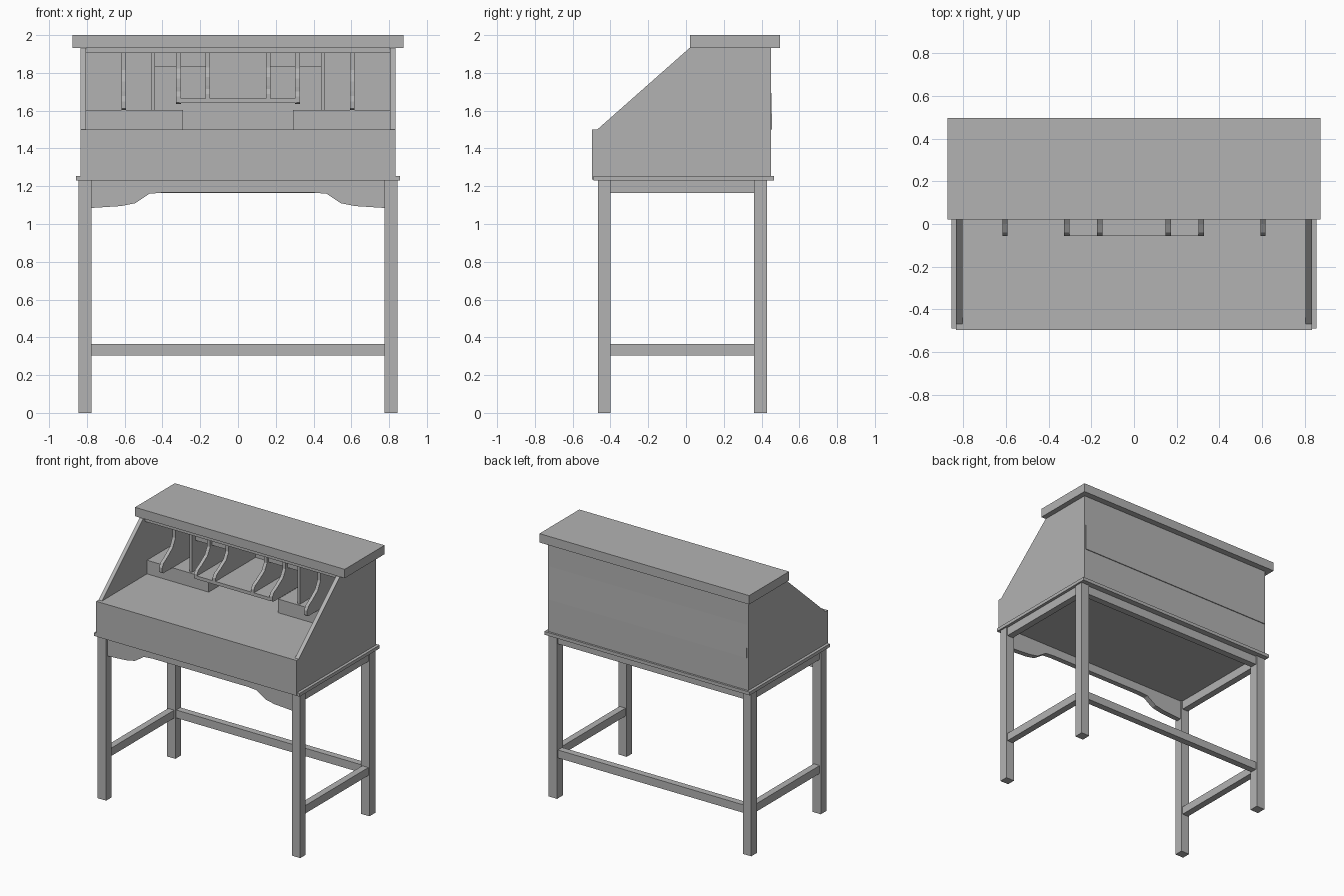
import bpy
import bmesh
from mathutils import Vector

cube = bpy.data.objects.get("Cube")
if cube:
    bpy.data.objects.remove(cube, do_unlink=True)

GRAY = (0.45, 0.45, 0.45, 1)
mat = bpy.data.materials.new("plain gray")
mat.use_nodes = True
mat.diffuse_color = GRAY
mat.node_tree.nodes["Principled BSDF"].inputs["Base Color"].default_value = GRAY


def finish(name, bm):
    bmesh.ops.recalc_face_normals(bm, faces=bm.faces)
    mesh = bpy.data.meshes.new(name)
    bm.to_mesh(mesh)
    bm.free()
    mesh.materials.append(mat)
    obj = bpy.data.objects.new(name, mesh)
    bpy.context.scene.collection.objects.link(obj)
    return obj


def extrude(name, points, shift):
    """Solid made by sweeping a flat outline along a vector."""
    bm = bmesh.new()
    face = bm.faces.new([bm.verts.new(p) for p in points])
    swept = bmesh.ops.extrude_face_region(bm, geom=[face], use_keep_orig=True)
    verts = [g for g in swept["geom"] if isinstance(g, bmesh.types.BMVert)]
    bmesh.ops.translate(bm, verts=verts, vec=Vector(shift))
    return finish(name, bm)


def box(name, xs, ys, zs):
    (x0, x1), (y0, y1), (z0, z1) = xs, ys, zs
    outline = [(x0, y0, z0), (x1, y0, z0), (x1, y1, z0), (x0, y1, z0)]
    return extrude(name, outline, (0, 0, z1 - z0))


def side_profile(name, x, width, yz):
    """Board centred on x, with its outline drawn in the side plane."""
    return extrude(name, [(x - width / 2, y, z) for y, z in yz], (width, 0, 0))


def mirrored(xs, s):
    return sorted(s * x for x in xs)


BACK = 0.45
DESK = 1.5
LEDGE = 1.23
CEILING = 1.905

# Stand: legs, rails and stretchers
for s, side in ((1, "left"), (-1, "right")):
    for end, ys in (("front", (-0.465, -0.4)), ("back", (0.36, 0.43))):
        box(f"{end}_{side}_leg", mirrored((0.775, 0.845), s), ys, (0, LEDGE))
    box(f"{side}_stretcher", mirrored((0.785, 0.835), s), (-0.4, 0.36), (0.305, 0.365))
    box(f"{side}_rail", mirrored((0.785, 0.835), s), (-0.4, 0.36), (1.165, LEDGE))
box("back_stretcher", (-0.775, 0.775), (0.37, 0.42), (0.305, 0.365))
box("back_rail", (-0.775, 0.775), (0.37, 0.42), (1.165, LEDGE))

# Shaped front apron
half = [(0.775, 1.085), (0.62, 1.095), (0.545, 1.11), (0.47, 1.16), (0.4, 1.166)]
arch = half + [(-x, z) for x, z in reversed(half)]
arch += [(-0.775, LEDGE), (0.775, LEDGE)]
extrude("front_apron", [(x, -0.45, z) for x, z in arch], (0, 0.04, 0))

# Case
box("ledge", (-0.857, 0.857), (-0.49, 0.465), (LEDGE, 1.255))
box("lower_case", (-0.835, 0.835), (-0.497, BACK), (1.235, DESK))
slope = [(-0.47, DESK), (BACK, DESK), (BACK, 1.933), (0.02, 1.933)]
for s, side in ((1, "left"), (-1, "right")):
    side_profile(f"{side}_side_panel", s * 0.82, 0.03, slope)
box("back_panel", (-0.805, 0.805), (0.42, BACK), (DESK, 1.933))
side_profile("back_panel_lip", 0, 1.65, [(0.44, DESK), (0.456, DESK), (0.449, 1.79), (0.44, 1.79)])
box("ceiling", (-0.805, 0.805), (0.04, 0.42), (CEILING, 1.933))
box("top_board", (-0.875, 0.875), (0.022, 0.497), (1.933, 2))

# Curved dividers
curve = [(0.1, 1), (0.1, 0.7), (0.07, 0.5), (0, 0.33), (-0.04, 0.25),
         (-0.057, 0.15), (-0.057, 0.03), (-0.045, 0)]


def divider(name, x, bottom):
    yz = [(0.42, bottom), (0.42, CEILING)]
    yz += [(y, bottom + t * (CEILING - bottom)) for y, t in curve]
    side_profile(name, x, 0.025, yz)


# Pigeonholes
for s, side in ((1, "left"), (-1, "right")):
    box(f"{side}_drawer_block", mirrored((0.29, 0.805), s), (0.065, 0.42), (DESK, 1.603))
    divider(f"{side}_outer_divider", s * 0.605, 1.603)
    divider(f"{side}_middle_divider", s * 0.315, 1.635)
    divider(f"{side}_inner_divider", s * 0.16, 1.65)
    box(f"{side}_straight_divider", mirrored((0.44, 0.46), s), (0.08, 0.42), (1.603, CEILING))
    box(f"{side}_outer_valance", mirrored((0.325, 0.44), s), (0.12, 0.15), (1.83, CEILING))
    box(f"{side}_inner_valance", mirrored((0.17, 0.305), s), (0.12, 0.15), (1.83, CEILING))
box("center_shelf", (-0.31, 0.31), (-0.057, 0.42), (1.64, 1.665))
